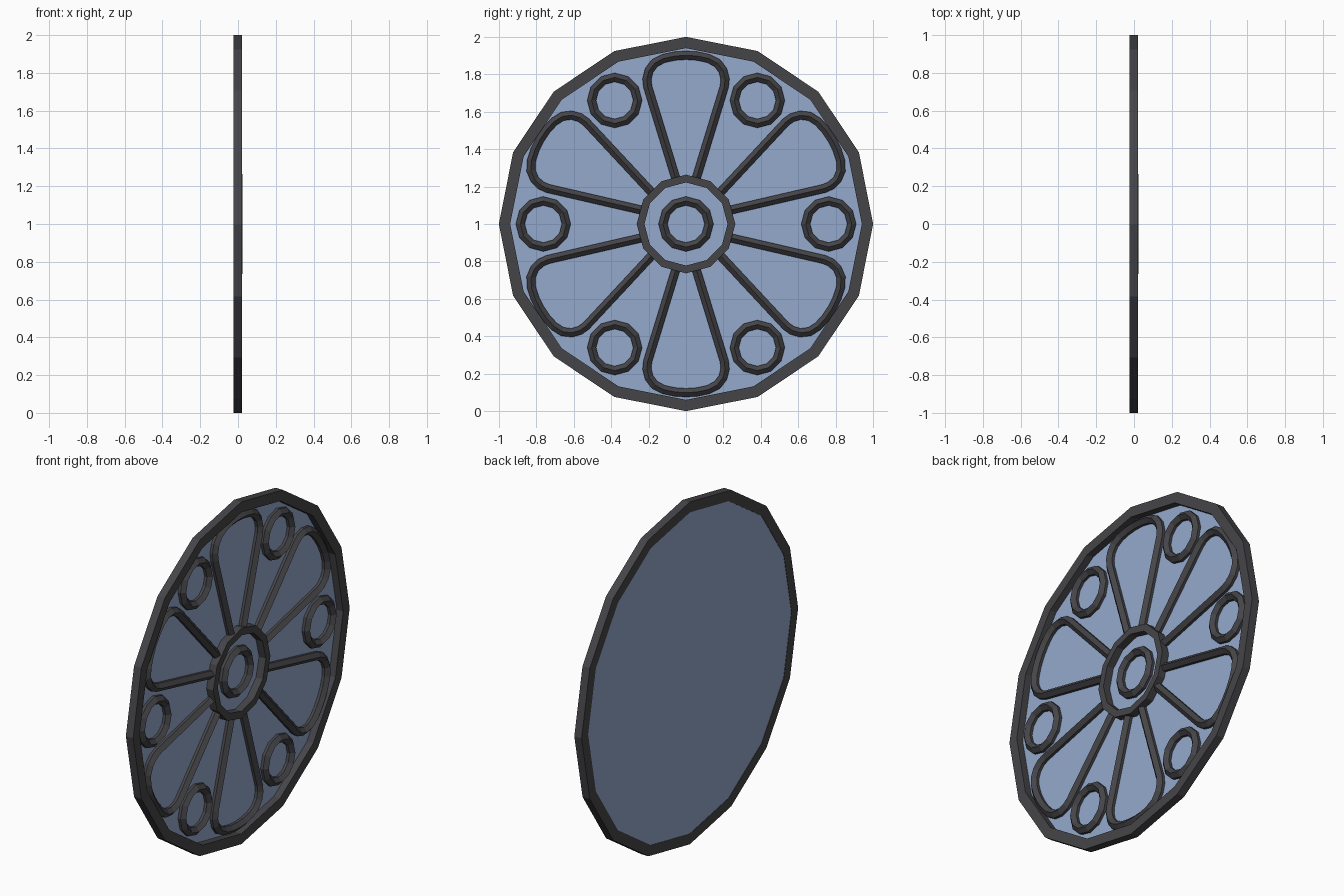
import bpy, bmesh, math
from mathutils import Vector, Matrix

if "Cube" in bpy.data.objects:
    bpy.data.objects.remove(bpy.data.objects["Cube"])


def material(name, rgb):
    m = bpy.data.materials.new(name)
    m.diffuse_color = (*rgb, 1)
    m.use_nodes = True
    m.node_tree.nodes["Principled BSDF"].inputs["Base Color"].default_value = m.diffuse_color
    return m


IRON = material("dark iron", (0.060, 0.058, 0.065))
GLASS = material("blue glass", (0.30, 0.40, 0.61))
CENTRE = Vector((0, 0, 1))


def finish(name, bm, mat):
    bmesh.ops.recalc_face_normals(bm, faces=bm.faces[:])
    me = bpy.data.meshes.new(name)
    bm.to_mesh(me)
    bm.free()
    me.materials.append(mat)
    ob = bpy.data.objects.new(name, me)
    ob.location = CENTRE
    bpy.context.collection.objects.link(ob)
    return ob


def sweep(name, path, profile, closed, angle=0.0, mat=IRON):
    """Sweep a profile of (sideways offset, x) points along a mitred (y, z) path."""
    bm = bmesh.new()
    pts = [Vector(p) for p in path]
    n = len(pts)
    rows = []
    for i, p in enumerate(pts):
        a = pts[i - 1] if (i or closed) else p
        b = pts[(i + 1) % n] if (i < n - 1 or closed) else p
        d1 = (p - a).normalized() if (p - a).length else (b - p).normalized()
        d2 = (b - p).normalized() if (b - p).length else d1
        t = (d1 + d2).normalized()
        side = Vector((t.y, -t.x)) / max(t.dot(d1), 0.5)
        rows.append([bm.verts.new((x, p.x + side.x * o, p.y + side.y * o)) for o, x in profile])
    k = len(profile)
    for i in range(n if closed else n - 1):
        r, s = rows[i], rows[(i + 1) % n]
        for j in range(k):
            bm.faces.new((r[j], r[(j + 1) % k], s[(j + 1) % k], s[j]))
    if not closed:
        bm.faces.new(rows[0])
        bm.faces.new(rows[-1])
    bm.transform(Matrix.Rotation(angle, 4, 'X'))
    return finish(name, bm, mat)


def circle(r, n, y=0.0, z=0.0):
    return [(y + r * math.sin(2 * math.pi * i / n), z + r * math.cos(2 * math.pi * i / n))
            for i in range(n)]


def flat(inner, outer, back, front):
    return [(inner, back), (outer, back), (outer, front), (inner, front)]


# ridged bar section used by petals and small rings
RIDGE = [(-0.023, -0.022), (0.023, -0.022), (0.023, -0.003), (0, 0.018), (-0.023, -0.003)]

# outer rim, 16 sides
sweep("outer_rim", circle(0.97, 16), flat(-0.03, 0.03 * math.cos(math.pi / 16), -0.025, 0.022), True)

# glass pane near the back
bm = bmesh.new()
front = [bm.verts.new((-0.019, y, z)) for y, z in circle(0.95, 16)]
back = [bm.verts.new((-0.023, y, z)) for y, z in circle(0.95, 16)]
bm.faces.new(front)
bm.faces.new(back)
for i in range(16):
    j = (i + 1) % 16
    bm.faces.new((front[i], front[j], back[j], back[i]))
finish("glass_pane", bm, GLASS)

# hub: tall outer ring with a ridged ring inside
sweep("hub_ring", circle(0.243, 12), flat(-0.02, 0.02, -0.022, 0.025), True)
sweep("hub_inner_ring", circle(0.123, 12), RIDGE, True)

# six petals with six small rings between them
half = [(0.052, 0.235), (0.205, 0.735), (0.209, 0.775), (0.198, 0.82),
        (0.168, 0.86), (0.12, 0.885), (0.06, 0.898)]
petal = [(-y, z) for y, z in half] + [(0, 0.902)] + half[::-1]
for k in range(6):
    a = k * math.pi / 3
    sweep(f"petal_{k + 1}", petal, RIDGE, False, a)
    sweep(f"small_ring_{k + 1}", circle(0.123, 12, 0, 0.763), RIDGE, True, a + math.pi / 6)
